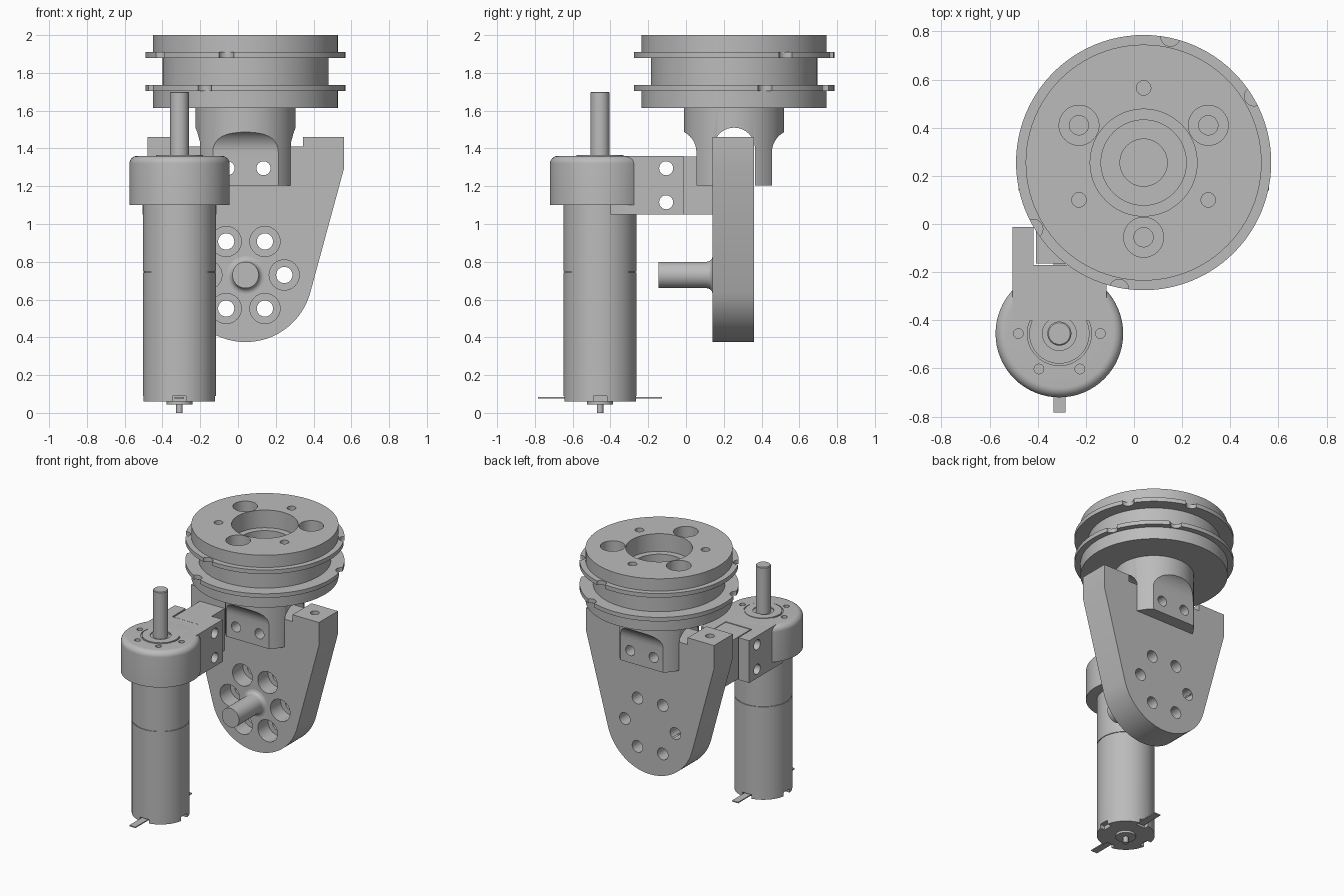
import bpy, bmesh
from math import cos, sin, pi, radians, acos, atan2, hypot
from mathutils import Matrix, Vector

if "Cube" in bpy.data.objects:
    bpy.data.objects.remove(bpy.data.objects["Cube"], do_unlink=True)

grey = bpy.data.materials.new("machined grey")
grey.use_nodes = True
grey.diffuse_color = (0.5, 0.5, 0.5, 1)
grey.node_tree.nodes["Principled BSDF"].inputs["Base Color"].default_value = (0.5, 0.5, 0.5, 1)

AXES = {"x": Matrix.Rotation(pi / 2, 4, "Y"),
        "y": Matrix.Rotation(-pi / 2, 4, "X"),
        "z": Matrix.Identity(4)}


def finish(name, bm):
    bmesh.ops.remove_doubles(bm, verts=bm.verts, dist=1e-5)
    bmesh.ops.recalc_face_normals(bm, faces=bm.faces)
    mesh = bpy.data.meshes.new(name)
    bm.to_mesh(mesh)
    bm.free()
    mesh.materials.append(grey)
    obj = bpy.data.objects.new(name, mesh)
    bpy.context.collection.objects.link(obj)
    return obj


def lathe(name, profile, centre, axis="z", sides=64):
    """Solid of revolution from (radius, height) points, closed on the axis."""
    bm = bmesh.new()
    pts = [(0, profile[0][1])] + profile + [(0, profile[-1][1])]
    rings = [[bm.verts.new((r * cos(2 * pi * i / sides), r * sin(2 * pi * i / sides), h))
              for i in range(sides)] if r else [bm.verts.new((0, 0, h))] for r, h in pts]
    for a, b in zip(rings, rings[1:]):
        for i in range(sides):
            j = (i + 1) % sides
            quad = [a[i % len(a)], a[j % len(a)], b[j % len(b)], b[i % len(b)]]
            bm.faces.new(list(dict.fromkeys(quad)))
    bm.transform(Matrix.Translation(centre) @ AXES[axis])
    return finish(name, bm)


def rod(centre, r, lo, hi, axis="z", sides=32, name="cutter"):
    return lathe(name, [(r, lo), (r, hi)], centre, axis, sides)


def prism(name, outline, place, lo, hi):
    """Extrude a 2D outline; place maps (u, v, depth) to a position."""
    bm = bmesh.new()
    ends = [[bm.verts.new(place(u, v, d)) for u, v in outline] for d in (lo, hi)]
    bm.faces.new(ends[0])
    bm.faces.new(ends[1])
    n = len(outline)
    for i in range(n):
        j = (i + 1) % n
        bm.faces.new((ends[0][i], ends[0][j], ends[1][j], ends[1][i]))
    return finish(name, bm)


def box(name, x, y, z):
    return prism(name, [(x[0], y[0]), (x[1], y[0]), (x[1], y[1]), (x[0], y[1])],
                 lambda u, v, d: (u, v, d), *z)


def arc(cx, cy, r, start, end, n):
    return [(cx + r * cos(start + (end - start) * i / n),
             cy + r * sin(start + (end - start) * i / n)) for i in range(n + 1)]


def boolean(obj, *tools, op="DIFFERENCE"):
    bpy.context.view_layer.objects.active = obj
    for tool in tools:
        mod = obj.modifiers.new("bool", "BOOLEAN")
        mod.operation, mod.solver, mod.object = op, "EXACT", tool
        bpy.ops.object.modifier_apply(modifier=mod.name)
        bpy.data.objects.remove(tool, do_unlink=True)


def polar(c, r, deg):
    return (c[0] + r * cos(radians(deg)), c[1] + r * sin(radians(deg)))


PX, PY = 0.04, 0.255      # pulley axis
MX, MY = -0.31, -0.455    # motor axis

# Grooved pulley with stepped bore
pulley = lathe("pulley", [(0.49, 1.615), (0.49, 1.705), (0.53, 1.705), (0.53, 1.735),
                          (0.44, 1.735), (0.44, 1.88), (0.53, 1.88), (0.53, 1.91),
                          (0.49, 1.91), (0.49, 2.0), (0.222, 2.0), (0.222, 1.87),
                          (0.177, 1.87), (0.177, 1.68), (0.098, 1.68), (0.098, 1.63)],
               (PX, PY, 0), sides=96)
for k in range(3):
    bolt = (*polar((PX, PY), 0.31, 30 + 120 * k), 0)
    pin = (*polar((PX, PY), 0.31, 90 + 120 * k), 0)
    boolean(pulley, rod(bolt, 0.083, 1.88, 2.1), rod(bolt, 0.04, 1.7, 1.9),
            rod(pin, 0.03, 1.8, 2.1))
for z, angles in ((1.895, (31, 78, 211, 259)), (1.72, (18, 66, 198, 246))):
    for a in angles:
        boolean(pulley, rod((*polar((PX, PY), 0.535, a), z), 0.04, -0.03, 0.03))

# Forked neck: cylinder trimmed by filleted profiles, slotted for the side plate
neck = rod((PX, PY, 0), 0.265, 1.205, 1.63, sides=64, name="neck")


def trim(half, r, z):
    right = [(half, 1.1)] + arc(half + r, z, r, pi, pi / 2, 10) + [(half + r, 1.8)]
    return right + [(-u, v) for u, v in reversed(right)]


boolean(neck,
        prism("trim", trim(0.2, 0.12, 1.38), lambda u, v, d: (d, PY + u, v), -1, 1),
        prism("trim", trim(0.24, 0.08, 1.42), lambda u, v, d: (PX + u, d, v), -1, 1),
        op="INTERSECT")
slot = [(-0.11, 1.1), (0.11, 1.1)] + arc(0, 1.4, 0.11, 0, pi, 20)
boolean(neck, prism("slot", slot, lambda u, v, d: (d, PY + u, v), -1, 1))

# Tapered side plate with two raised tabs and a round bottom
CZ, R = 0.73, 0.355
tangent = atan2(0.56, 0.52) - acos(R / hypot(0.52, 0.56))
half = [(0.305, 1.41), (0.305, 1.46), (0.52, 1.46), (0.52, CZ + 0.56)]
outline = half + arc(0, CZ, R, tangent, -pi - tangent, 40) + [(-u, v) for u, v in reversed(half)]
plate = prism("side_plate", outline, lambda u, v, d: (PX + u, d, v), 0.14, 0.36)
for k in range(6):
    x, z = polar((PX, CZ), 0.205, 60 * k)
    boolean(plate, rod((x, 0, z), 0.08, 0.1, 0.26, "y"), rod((x, 0, z), 0.043, 0.2, 0.4, "y"))
for side in (-1, 1):
    boolean(plate, rod((PX + side * 0.41, 0.25, 0), 0.03, 1.3, 1.5))
    for part in (plate, neck):
        boolean(part, rod((PX + side * 0.095, 0, 1.295), 0.037, -0.1, 0.6, "y"))

# Pivot shaft with a flared foot
foot = [(0.07 + r, h) for r, h in arc(0.03, 0.11, 0.03, pi, pi / 2, 6)]
lathe("pivot_shaft", [(0.07, -0.145)] + foot + [(0.1, 0.15)], (PX, 0, CZ), "y")

# Clamp bracket, and the plate tongue held between its jaws
bracket = box("clamp_bracket", (-0.505, -0.115), (-0.4, -0.012), (1.05, 1.36))
boolean(bracket, box("jaw_gap", (-0.417, -0.205), (-0.17, 0.1), (1.0, 1.4)))
tongue = box("plate_tongue", (-0.408, -0.207), (-0.165, 0.16), (1.05, 1.358))
for part in (bracket, tongue):
    for z in (1.115, 1.295):
        boolean(part, rod((0, -0.105, z), 0.037, -0.6, 0, "x"))

# Gearbox head with rounded top edge
gearbox = lathe("gearbox", [(0.265, 1.1)] + arc(0.225, 1.32, 0.04, 0, pi / 2, 8)
                + [(0.133, 1.36), (0.133, 1.352), (0.125, 1.352), (0.125, 1.364),
                   (0.07, 1.364), (0.07, 1.355)], (MX, MY, 0))
for k in range(6):
    boolean(gearbox, rod((*polar((MX, MY), 0.17, 60 * k), 0), 0.02, 1.3, 1.4))
rod((MX, MY, 0), 0.05, 1.3, 1.695, name="output_shaft")
lathe("output_shaft_tip", [(0.05, 1.695), (0.045, 1.7)], (MX, MY, 0), sides=32)

# Motor can with a seam, end notches and rear bearing
can = lathe("motor_can", [(0.193, 0.06), (0.193, 0.742), (0.188, 0.742),
                          (0.188, 0.748), (0.193, 0.748), (0.193, 1.11)], (MX, MY, 0))
for k in range(4):
    x, y = polar((MX, MY), 0.19, 90 * k)
    boolean(can, box("notch", (x - 0.036, x + 0.036), (y - 0.036, y + 0.036), (0.0, 0.09)))
lathe("rear_bearing", [(0.017, 0.0), (0.017, 0.044), (0.068, 0.044), (0.068, 0.07)],
      (MX, MY, 0), sides=32)

# Terminals front and back
for name, side in (("front_terminal", -1), ("back_terminal", 1)):
    box(name, (MX - 0.025, MX + 0.025),
        sorted((MY + side * 0.14, MY + side * 0.328)), (0.076, 0.084))

# Smooth curved walls, keep machined edges crisp
bpy.ops.object.select_all(action="DESELECT")
for obj in bpy.context.collection.objects:
    if obj.type == "MESH":
        obj.select_set(True)
        bpy.context.view_layer.objects.active = obj
bpy.ops.object.shade_smooth_by_angle(angle=radians(30))
